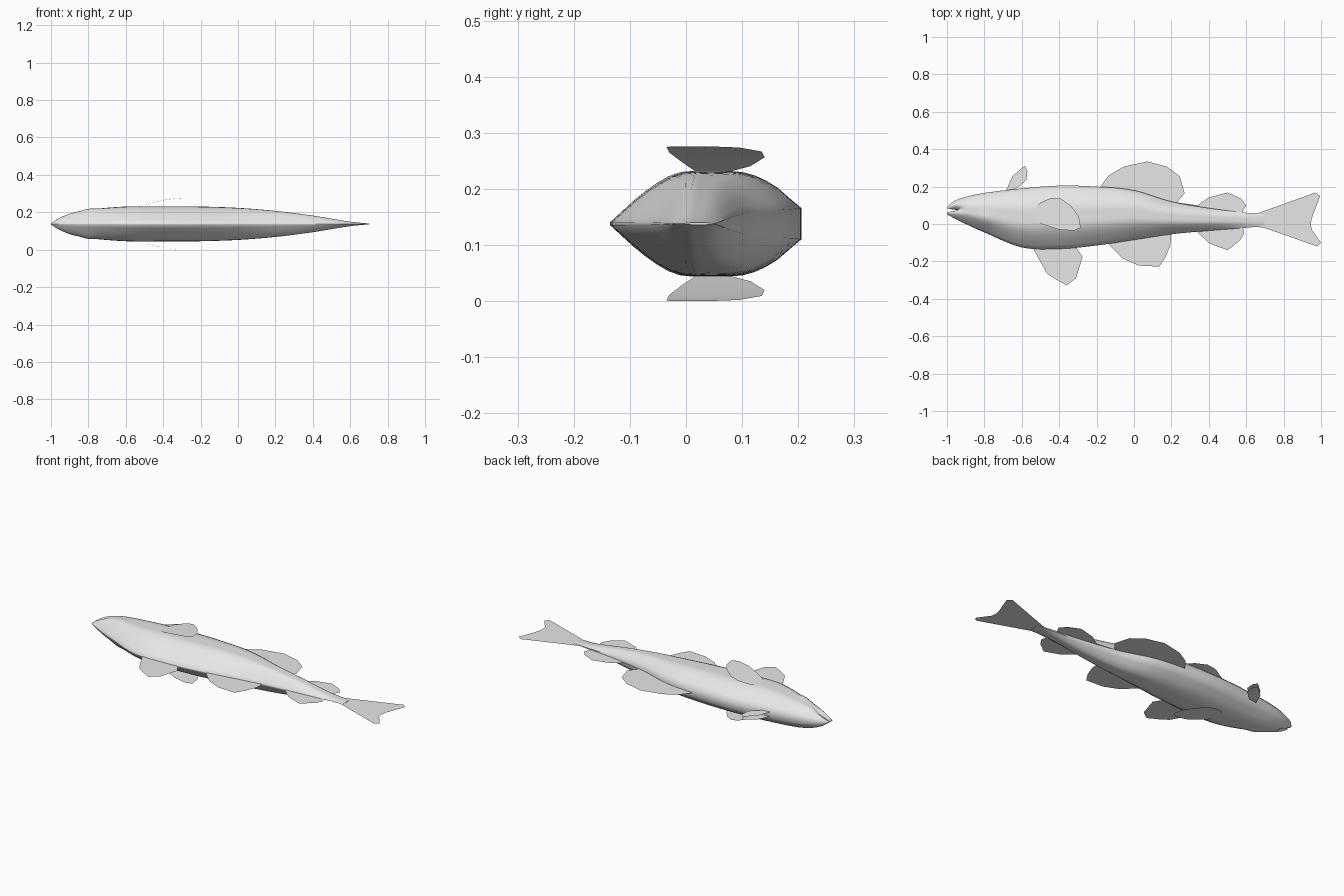
import bpy, math

cube = bpy.data.objects.get("Cube")
if cube:
    bpy.data.objects.remove(cube, do_unlink=True)

MID = 0.138  # height of the symmetry plane; the fish lies on its side

grey = bpy.data.materials.new("pale grey")
grey.use_nodes = True
grey.diffuse_color = (0.8, 0.8, 0.8, 1)
grey.node_tree.nodes["Principled BSDF"].inputs["Base Color"].default_value = (0.8, 0.8, 0.8, 1)


def add_mesh(name, verts, faces, smooth=True):
    mesh = bpy.data.meshes.new(name)
    mesh.from_pydata(verts, [], faces)
    mesh.materials.append(grey)
    mesh.update()
    obj = bpy.data.objects.new(name, mesh)
    bpy.context.collection.objects.link(obj)
    if smooth:
        bpy.ops.object.select_all(action="DESELECT")
        obj.select_set(True)
        bpy.context.view_layer.objects.active = obj
        bpy.ops.object.shade_smooth_by_angle(angle=math.radians(50))
    return obj


def sample(rows, x):
    """Smooth interpolation of a table whose first column is the position."""
    last = len(rows) - 1
    i = 0
    while i < last - 1 and x > rows[i + 1][0]:
        i += 1
    a, b = rows[i], rows[i + 1]
    before, after = rows[max(i - 1, 0)], rows[min(i + 2, last)]
    span = b[0] - a[0]
    u = min(max((x - a[0]) / span, 0), 1)
    result = []
    for k in range(1, len(a)):
        slope_a = (b[k] - before[k]) / (b[0] - before[0]) * span
        slope_b = (after[k] - a[k]) / (after[0] - a[0]) * span
        result.append((2 * u**3 - 3 * u**2 + 1) * a[k] + (u**3 - 2 * u**2 + u) * slope_a
                      + (3 * u**2 - 2 * u**3) * b[k] + (u**3 - u**2) * slope_b)
    return result


# Body stations: position, belly edge, back edge, half thickness
STATIONS = [
    (-1, .09, .052, .006), (-.97, .118, .035, .03), (-.9, .145, 0, .055),
    (-.8, .166, -.045, .075), (-.6, .19, -.125, .092), (-.4, .205, -.133, .093),
    (-.2, .2, -.115, .092), (0, .18, -.085, .085), (.2, .12, -.055, .069),
    (.4, .085, -.036, .044), (.6, .06, -.02, .012), (.7, .05, -.01, .002),
]
# Cross-section: way from belly to back, share of the half thickness
SECTION = [(0, .3), (.04, .42), (.15, .75), (.3, .98), (.48, 1), (.65, .96), (.82, .6), (1, .03)]


def build_body(rings=64, side=16):
    verts, faces = [], []
    for r in range(rings + 1):
        u = r / rings
        x = -1 + 1.7 * u ** 1.25  # rings crowd towards the nose
        belly, back, half = sample(STATIONS, x)
        upper = []
        for s in range(side + 1):
            t = s / side
            y = belly + (back - belly) * t
            z = half * sample(SECTION, t)[0]
            # gentle swelling around the eye
            z += .007 * math.exp(-((x + .8) ** 2 + (y - .03) ** 2) / .0012)
            # mouth notch
            pull = .055 * math.exp(-((t - .45) / .17) ** 2) * min(max((-.9 - x) * 10, 0), 1)
            upper.append((x + pull, y, z))
        verts += [(a, b, MID + c) for a, b, c in upper]
        verts += [(a, b, MID - c) for a, b, c in reversed(upper)]
    n = 2 * side + 2
    for r in range(rings):
        for s in range(n):
            e = (s + 1) % n
            faces.append((r * n + s, r * n + e, (r + 1) * n + e, (r + 1) * n + s))
    # close the lips and the tail root
    for start in (0, rings * n):
        for s in range(side):
            cap = (start + s, start + s + 1, start + n - 2 - s, start + n - 1 - s)
            faces.append(cap[::-1] if start == 0 else cap)
    body = add_mesh("body", verts, faces)
    return body


def flat_fin(name, outline):
    add_mesh(name, [(x, y, MID) for x, y in outline], [range(len(outline))], False)


def strip_fin(name, edge_a, edge_b, height):
    """Curved fin spanned between two edges, mirrored to both flanks."""
    n = len(edge_a)
    for label, sign in (("upper", 1), ("lower", -1)):
        verts = [(x, y, MID + sign * height(x, y)) for x, y in edge_a + edge_b]
        faces = [(i, n + i, n + i + 1, i + 1)[::sign] for i in range(n - 1)]
        add_mesh(label + "_" + name, verts, faces)


build_body()

# Fins along the back
flat_fin("front_back_fin", [(-.54, -.1), (-.54, -.13), (-.465, -.265), (-.42, -.295), (-.36, -.328),
                            (-.31, -.29), (-.275, -.175), (-.305, -.13), (-.305, -.1)])
flat_fin("middle_back_fin", [(-.14, -.07), (-.13, -.115), (-.06, -.185), (.025, -.222), (.135, -.228),
                             (.17, -.175), (.195, -.11), (.2, -.04)])
flat_fin("rear_back_fin", [(.34, -.02), (.34, -.045), (.405, -.105), (.5, -.14), (.565, -.09),
                           (.59, -.05), (.58, -.01)])

# Fins along the belly
flat_fin("large_belly_fin", [(-.18, .15), (-.18, .2), (-.135, .26), (-.055, .307), (.07, .334),
                             (.175, .307), (.245, .255), (.27, .165), (.23, .115), (.34, .1), (.34, .06)])
flat_fin("small_belly_fin", [(.34, .06), (.34, .1), (.4, .142), (.5, .168), (.57, .137),
                             (.6, .1), (.58, .065), (.58, .03)])

# Tail
flat_fin("tail_fin", [(.6, .06), (.66, .057), (.97, .168), (.995, .15), (.95, .03), (.945, 0),
                      (.95, -.03), (1, -.1), (.98, -.12), (.69, -.018), (.6, -.015)])

# Paired throat fins
strip_fin("throat_fin",
          [(-.69, .165), (-.65, .255), (-.585, .312)],
          [(-.64, .18), (-.575, .235), (-.57, .285)],
          lambda x, y: .014 - .03 * (y - .16))

# Paired side fins, sweeping away from the flanks
strip_fin("side_fin",
          [(-.55, .06), (-.5, .115), (-.44, .14), (-.39, .135), (-.335, .095), (-.295, .04)],
          [(-.55, .025), (-.48, -.005), (-.4, -.03), (-.36, -.033), (-.32, -.035), (-.285, -.02)],
          lambda x, y: .088 + .05 * math.sin(math.pi / 2 * min((x + .55) / .265, 1)))
